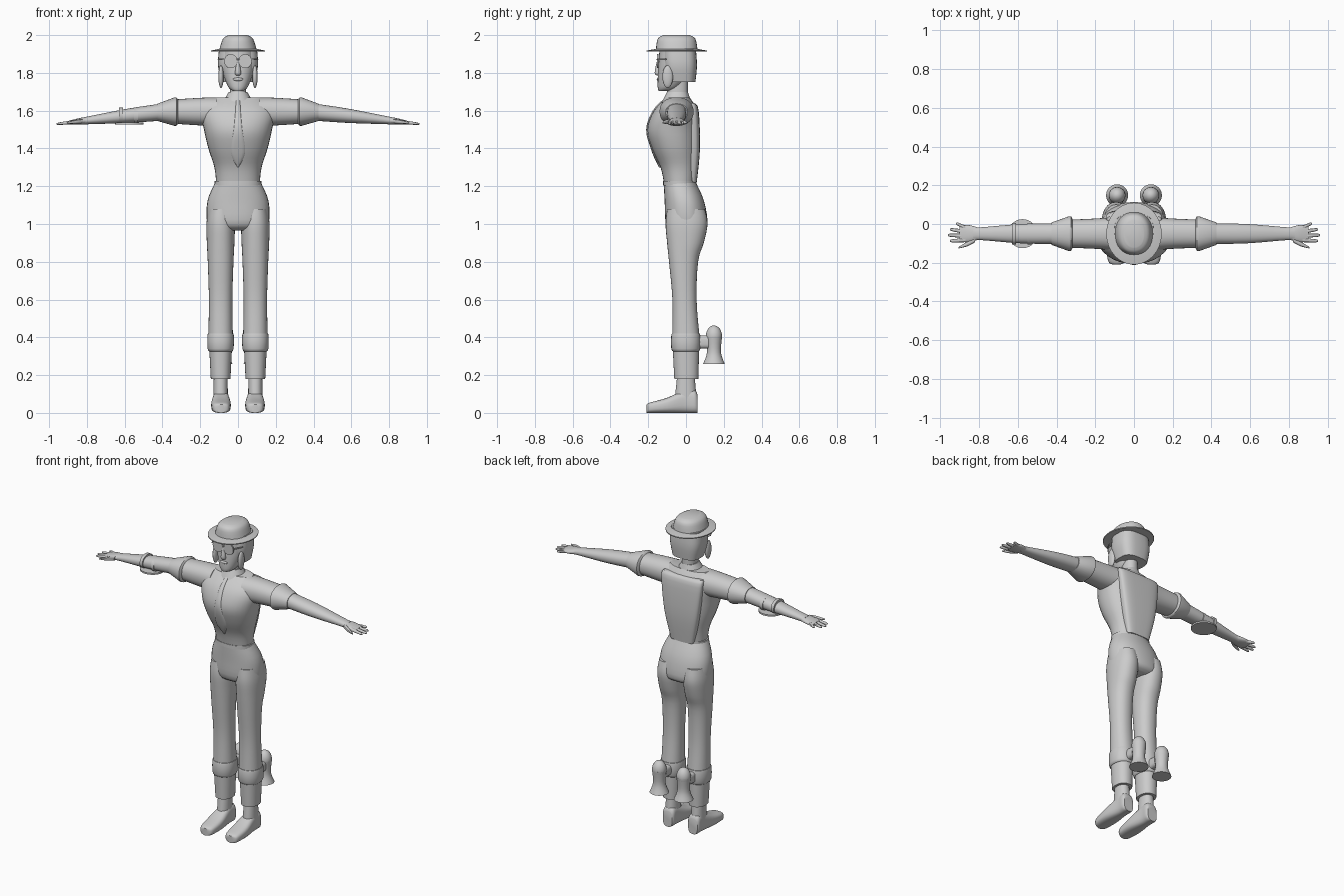
import bpy, bmesh, math
from mathutils import Vector

if "Cube" in bpy.data.objects:
    bpy.data.objects.remove(bpy.data.objects["Cube"], do_unlink=True)

SHADE = (0.6, 0.6, 0.6, 1)
grey = bpy.data.materials.new("light_grey")
grey.use_nodes = True
grey.diffuse_color = SHADE
grey.node_tree.nodes["Principled BSDF"].inputs["Base Color"].default_value = SHADE


def finish(name, bm, mirror):
    """Turn a bmesh into a smooth shaded object, mirrored across x if asked."""
    bmesh.ops.recalc_face_normals(bm, faces=bm.faces)
    mesh = bpy.data.meshes.new(name)
    bm.to_mesh(mesh)
    bm.free()
    mesh.materials.append(grey)
    part = bpy.data.objects.new(name, mesh)
    bpy.context.collection.objects.link(part)
    bpy.ops.object.select_all(action="DESELECT")
    bpy.context.view_layer.objects.active = part
    part.select_set(True)
    bpy.ops.object.shade_smooth_by_angle(angle=math.radians(40))
    if mirror:
        part.modifiers.new("Mirror", "MIRROR").use_mirror_merge = False


def flowing(sections, steps):
    """Insert smoothly interpolated sections between the given ones."""
    result = []
    last = len(sections) - 1
    for i in range(last):
        start, end = Vector(sections[i]), Vector(sections[i + 1])
        before = Vector(sections[max(i - 1, 0)])
        after = Vector(sections[min(i + 2, last)])
        leave, arrive = (end - before) / 2, (after - start) / 2
        for k in range(steps):
            t = k / steps
            ease = t * t * (3 - 2 * t)
            result.append(start.lerp(end, ease) + leave * t * (1 - t) ** 2 - arrive * t * t * (1 - t))
    return result + [Vector(sections[last])]


def loft(name, sections, axis="z", square=2.2, sides=32, steps=4, mirror=False):
    """Skin rounded sections (position, centre u, centre v, radius u, radius v)."""
    bm = bmesh.new()
    rings = []
    for along, centre_u, centre_v, radius_u, radius_v in flowing(sections, steps):
        ring = []
        for k in range(sides):
            turn = math.tau * k / sides
            c, s = math.cos(turn), math.sin(turn)
            u = centre_u + radius_u * math.copysign(abs(c) ** (2 / square), c)
            v = centre_v + radius_v * math.copysign(abs(s) ** (2 / square), s)
            ring.append(bm.verts.new({"x": (along, u, v), "y": (u, along, v), "z": (u, v, along)}[axis]))
        rings.append(ring)
    for lower, upper in zip(rings, rings[1:]):
        for k in range(sides):
            bm.faces.new((lower[k - 1], lower[k], upper[k], upper[k - 1]))
    bm.faces.new(rings[0])
    bm.faces.new(rings[-1])
    finish(name, bm, mirror)


def ball(name, centre, radii, mirror=False):
    bm = bmesh.new()
    bmesh.ops.create_uvsphere(bm, u_segments=24, v_segments=12, radius=1)
    bmesh.ops.scale(bm, vec=radii, verts=bm.verts)
    bmesh.ops.translate(bm, vec=centre, verts=bm.verts)
    finish(name, bm, mirror)


def span(z, half, front, back, x=0):
    """Level section from its half width and its depth limits."""
    return z, x, (front + back) / 2, half, (back - front) / 2


def leg(z, front, back, half=.065):
    return span(z, half, front, back, x=.092)


def arm(x, deep, tall, y=-.05):
    """Upright section on the gently falling centre line of the arm."""
    return x, y, min(1.595, 1.64 - .115 * x), deep, tall


def foot(y, half, top):
    return y, .09, top / 2, half, top / 2


# Torso and back panel
loft("torso", [span(z=1.21, half=.115, front=-.115, back=.05), span(z=1.3, half=.125, front=-.135, back=.06),
               span(z=1.4, half=.157, front=-.18, back=.066), span(z=1.5, half=.18, front=-.205, back=.068),
               span(z=1.6, half=.195, front=-.17, back=.06), span(z=1.67, half=.13, front=-.1, back=.02)])
loft("back_panel", [span(z=1.22, half=.08, front=0, back=.057), span(z=1.4, half=.12, front=0, back=.074),
                    span(z=1.6, half=.145, front=0, back=.067), span(z=1.64, half=.14, front=0, back=.045)],
     square=3.5)

# Tie, collar and neck
loft("tie", [span(z=1.66, half=.012, front=-.12, back=-.09), span(z=1.6, half=.014, front=-.176, back=-.16),
             span(z=1.5, half=.022, front=-.211, back=-.2), span(z=1.38, half=.038, front=-.18, back=-.165),
             span(z=1.3, half=.003, front=-.143, back=-.132)], sides=12)
loft("collar", [span(z=1.64, half=.085, front=-.13, back=.03), span(z=1.7, half=.048, front=-.1, back=.01)], steps=1)
loft("neck", [span(z=1.63, half=.045, front=-.1, back=.01), span(z=1.78, half=.04, front=-.1, back=.01)], steps=1)

# Head and hair
loft("face", [span(z=1.705, half=.028, front=-.145, back=-.08), span(z=1.73, half=.054, front=-.15, back=-.03),
              span(z=1.82, half=.084, front=-.147, back=.02), span(z=1.93, half=.085, front=-.14, back=.03)])
loft("hair", [span(z=1.752, half=.088, front=-.1, back=.05), span(z=1.84, half=.106, front=-.12, back=.058),
              span(z=1.93, half=.1, front=-.12, back=.052)], square=3)
ball("hair_lock", centre=(.09, -.097, 1.78), radii=(.014, .028, .06), mirror=True)

# Face details
loft("nose", [span(z=1.785, half=.01, front=-.149, back=-.13), span(z=1.8, half=.016, front=-.166, back=-.13),
              span(z=1.87, half=.006, front=-.152, back=-.13)], sides=12)
ball("lips", centre=(0, -.147, 1.766), radii=(.027, .008, .009))
loft("spectacle_lens", [(y, .038, 1.862, .035, .037) for y in (-.154, -.146)],
     axis="y", square=2, steps=1, mirror=True)
ball("spectacle_bridge", centre=(0, -.152, 1.872), radii=(.014, .004, .004))
loft("spectacle_arm", [(-.15, .078, 1.872, .006, .004), (-.1, .104, 1.872, .004, .004)],
     axis="y", sides=8, steps=1, mirror=True)

# Hat
loft("hat_brim", [span(z=1.912, half=.142, front=-.21, back=.11), span(z=1.918, half=.143, front=-.21, back=.11),
                  span(z=1.927, half=.1, front=-.16, back=.06)], square=2, steps=1)
loft("hat_crown", [span(z=1.918, half=.1, front=-.16, back=.062), span(z=1.98, half=.08, front=-.15, back=.05),
                   span(z=2, half=.05, front=-.12, back=.02)])

# Sleeves, flared cuffs and forearms
loft("sleeve", [arm(x=.11, deep=.085, tall=.075), arm(x=.2, deep=.078, tall=.073),
                arm(x=.34, deep=.072, tall=.064)], axis="x", mirror=True)
loft("sleeve_cuff", [arm(x=.315, deep=.07, tall=.062), arm(x=.325, deep=.09, tall=.074),
                     arm(x=.335, deep=.09, tall=.076), arm(x=.425, deep=.058, tall=.046)],
     axis="x", steps=1, mirror=True)
loft("forearm", [arm(x=.38, deep=.053, tall=.046), arm(x=.58, deep=.05, tall=.038),
                 arm(x=.79, deep=.033, tall=.021), arm(x=.83, deep=.036, tall=.018)], axis="x", mirror=True)

# Hands
loft("palm", [arm(x=.8, deep=.03, tall=.018), arm(x=.85, deep=.044, tall=.016),
              arm(x=.9, deep=.042, tall=.009)], axis="x", mirror=True)
for i, finger in enumerate(("little", "ring", "middle", "index")):
    tip = .96 - .01 * (i - 2) ** 2
    root_y, tip_y = -.02 - .021 * i, -.029 * i
    loft(finger + "_finger", [arm(x=.87, deep=.011, tall=.011, y=root_y),
                              arm(x=tip - .01, deep=.008, tall=.007, y=tip_y),
                              arm(x=tip, deep=.002, tall=.002, y=tip_y)],
         axis="x", sides=10, steps=2, mirror=True)
loft("thumb", [arm(x=.82, deep=.014, tall=.012, y=-.08), arm(x=.86, deep=.012, tall=.011, y=-.103),
               arm(x=.905, deep=.004, tall=.004, y=-.122)], axis="x", sides=10, mirror=True)

# Device on the right forearm
for place, x in (("inner", -.54), ("outer", -.62)):
    loft(place + "_strap", [(x + side, -.05, 1.574, .055, .042) for side in (-.01, .01)], axis="x", steps=1)
loft("forearm_disc", [(z, -.575, -.05, .075, .075) for z in (1.528, 1.538)], square=2, steps=1)

# Trousers
loft("waistband", [span(z=z, half=.124, front=-.121, back=.054) for z in (1.205, 1.228)], steps=1)
loft("hips", [span(z=1.225, half=.119, front=-.118, back=.05), span(z=1.12, half=.162, front=-.113, back=.096),
              span(z=1, half=.162, front=-.105, back=.113), span(z=.965, half=.125, front=-.06, back=.075)])
loft("trouser_leg", [leg(z=1.08, front=-.1, back=.1), leg(z=1, front=-.108, back=.114, half=.075),
                     leg(z=.9, front=-.1, back=.094, half=.073), leg(z=.8, front=-.09, back=.064, half=.068),
                     leg(z=.6, front=-.072, back=.056, half=.062), leg(z=.4, front=-.073, back=.072)], mirror=True)
loft("calf_band", [leg(z=.325, front=-.068, back=.066, half=.06), leg(z=.34, front=-.078, back=.076, half=.069),
                   leg(z=.41, front=-.078, back=.076, half=.07), leg(z=.42, front=-.072, back=.071)],
     steps=2, mirror=True)
loft("trouser_hem", [leg(z=.18, front=-.062, back=.066, half=.052), leg(z=.34, front=-.07, back=.069, half=.06)],
     steps=1, mirror=True)

# Ankles and shoes
loft("ankle", [leg(z=.07, front=-.06, back=.056, half=.039), leg(z=.21, front=-.045, back=.045, half=.036)],
     mirror=True)
loft("shoe", [foot(y=-.208, half=.022, top=.045), foot(y=-.19, half=.044, top=.055),
              foot(y=-.1, half=.052, top=.08), foot(y=0, half=.041, top=.124),
              foot(y=.045, half=.041, top=.122), foot(y=.06, half=.033, top=.1)],
     axis="y", square=2.9, mirror=True)

# Thrusters behind the calves
ball("thruster_dome", centre=(.087, .148, .405), radii=(.043, .043, .058), mirror=True)
loft("thruster_nozzle", [(.405, .087, .148, .043, .043), (.32, .087, .148, .037, .037),
                         (.26, .087, .148, .057, .057)], square=2, mirror=True)
loft("thruster_mount", [(y, .087, .375, .03, .035) for y in (.05, .12)],
     axis="y", square=3, steps=1, mirror=True)
